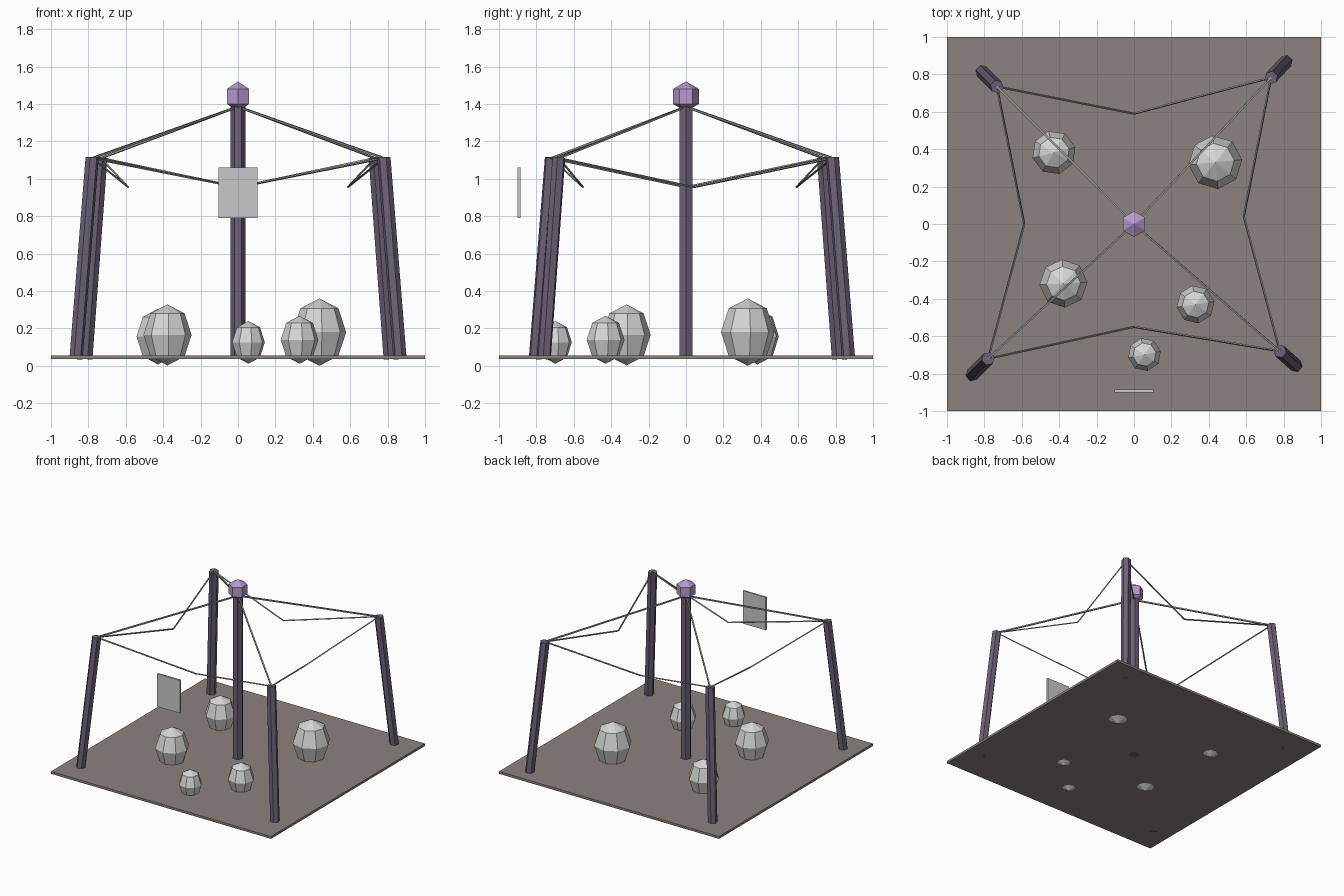
import bpy, math
from mathutils import Vector

if "Cube" in bpy.data.objects:
    bpy.data.objects.remove(bpy.data.objects["Cube"])


def material(name, rgb):
    # sRGB 0-255 to linear
    m = bpy.data.materials.new(name)
    lin = [((c / 255 + 0.055) / 1.055) ** 2.4 for c in rgb]
    m.diffuse_color = (*lin, 1)
    m.use_nodes = True
    m.node_tree.nodes["Principled BSDF"].inputs["Base Color"].default_value = m.diffuse_color
    return m


GROUND = material("brown_grey_earth", (140, 130, 125))
POST = material("dusky_purple_post", (108, 98, 118))
CAP = material("lilac_cap", (182, 154, 206))
STONE = material("pale_grey_stone", (212, 214, 212))
PANEL = material("light_grey_panel", (200, 201, 203))
ROPE = material("grey_rope", (150, 150, 148))


def finish(name, mat):
    ob = bpy.context.object
    ob.name = name
    ob.data.materials.append(mat)
    return ob


def box(name, loc, size, mat):
    bpy.ops.mesh.primitive_cube_add(size=1, location=loc)
    ob = finish(name, mat)
    ob.scale = size
    return ob


def rod(name, a, b, r, sides, mat, spin=0.0):
    # straight prism from a to b
    a, b = Vector(a), Vector(b)
    d = b - a
    bpy.ops.mesh.primitive_cylinder_add(vertices=sides, radius=r, depth=d.length,
                                        location=(a + b) / 2)
    ob = finish(name, mat)
    ob.rotation_mode = 'QUATERNION'
    q = Vector((0, 0, 1)).rotation_difference(d)
    ob.rotation_quaternion = q @ Vector((0, 0, 1)).to_track_quat('Z', 'Y')
    for v in ob.data.vertices:
        x, y = v.co.x, v.co.y
        v.co.x = x * math.cos(spin) - y * math.sin(spin)
        v.co.y = x * math.sin(spin) + y * math.cos(spin)
    return ob


def ball(name, loc, scale, segments, rings, mat, spin=0.0):
    bpy.ops.mesh.primitive_uv_sphere_add(segments=segments, ring_count=rings, radius=1,
                                         location=loc, rotation=(0, 0, spin))
    ob = finish(name, mat)
    ob.scale = scale
    return ob


# ground slab and floating front panel
box("ground", (0, 0, 0.046), (2, 2, 0.019), GROUND)
box("panel", (0, -0.893, 0.925), (0.208, 0.014, 0.27), PANEL)

# central pole with faceted cap
rod("center_pole", (0, 0, 0.035), (0, 0, 1.39), 0.04, 6, POST, math.pi / 6)
ball("pole_cap", (0, 0, 1.44), (0.08, 0.08, 0.08), 6, 3, CAP)

# leaning corner posts: top point, bottom point (anticlockwise from front left)
corners = [((-0.78, -0.72), (-0.866, -0.806)),
           ((0.78, -0.68), (0.866, -0.757)),
           ((0.733, 0.783), (0.813, 0.869)),
           ((-0.733, 0.735), (-0.813, 0.815))]
for i, (top, foot) in enumerate(corners):
    rod(f"corner_post_{i}", (*foot, 0.038), (*top, 1.113), 0.036, 6, POST,
        math.atan2(top[1], top[0]))

# ropes: one to the pole top from each post, and a sagging pair between posts
sags = [(0, -0.55), (0.587, 0.04), (0, 0.59), (-0.587, 0)]
for i, sag in enumerate(sags):
    start = (*corners[i][0], 1.11)
    end = (*corners[(i + 1) % 4][0], 1.11)
    low = (*sag, 0.955)
    rod(f"roof_rope_{i}", start, (0, 0, 1.385), 0.0075, 4, ROPE)
    rod(f"side_rope_{i}_a", start, low, 0.006, 4, ROPE)
    rod(f"side_rope_{i}_b", low, end, 0.006, 4, ROPE)

# egg-shaped boulders: x, y, centre height, radius, half height, spin
boulders = [(0.435, 0.33, 0.18, 0.144, 0.18, 0.1),
            (-0.428, 0.382, 0.156, 0.118, 0.149, 0.25),
            (-0.377, -0.318, 0.165, 0.129, 0.163, 0.05),
            (0.329, -0.43, 0.139, 0.102, 0.128, 0.15),
            (0.056, -0.698, 0.125, 0.089, 0.114, 0.2)]
for i, (x, y, z, r, h, s) in enumerate(boulders):
    ball(f"boulder_{i}", (x, y, z), (r, r, h), 8, 4, STONE, s)
